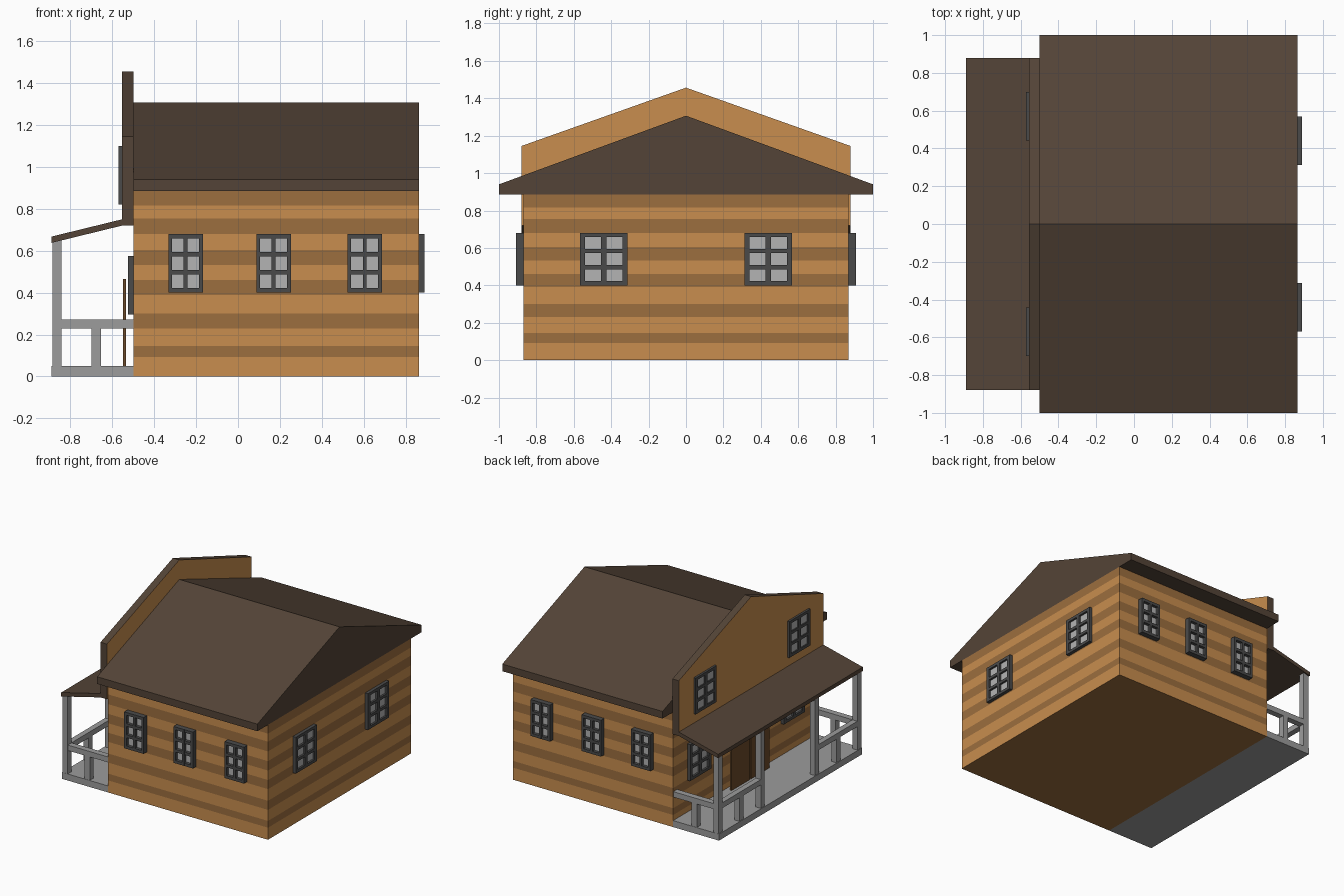
import bpy, bmesh

if "Cube" in bpy.data.objects:
    bpy.data.objects.remove(bpy.data.objects["Cube"])


def mat(name, hexcode):
    m = bpy.data.materials.new(name)
    rgb = [int(hexcode[i:i + 2], 16) / 255 for i in (0, 2, 4)]
    m.diffuse_color = [((c + 0.055) / 1.055) ** 2.4 for c in rgb] + [1]
    m.use_nodes = True
    m.node_tree.nodes["Principled BSDF"].inputs["Base Color"].default_value = m.diffuse_color
    return m


LIGHT = mat("light_timber", "C88D4E")
DARK = mat("dark_timber", "9C6E3E")
ROOF = mat("roof_brown", "544437")
FRAME = mat("frame_grey", "4A4A4A")
PANE = mat("pane_grey", "B4B4B4")
PORCH = mat("porch_grey", "9C9C9C")
DOOR = mat("door_brown", "6B4A2A")


def finish(name, bm, mats):
    bmesh.ops.recalc_face_normals(bm, faces=bm.faces)
    me = bpy.data.meshes.new(name)
    bm.to_mesh(me)
    bm.free()
    for m in mats:
        me.materials.append(m)
    ob = bpy.data.objects.new(name, me)
    bpy.context.collection.objects.link(ob)
    return ob


def add_box(bm, a, b, mi=0):
    vs = bmesh.ops.create_cube(bm, size=1)["verts"]
    for v in vs:
        v.co = [(a[i] + b[i]) / 2 + v.co[i] * abs(b[i] - a[i]) for i in range(3)]
    for f in {f for v in vs for f in v.link_faces}:
        f.material_index = mi


def box(name, a, b, m):
    bm = bmesh.new()
    add_box(bm, a, b)
    return finish(name, bm, [m])


def prism(name, pts, axis, lo, hi, mats, cap=0):
    """Extrude a closed profile along x (axis 0) or y (axis 1)."""
    bm = bmesh.new()
    rings = [[bm.verts.new((t, p, z) if axis == 0 else (p, t, z)) for p, z in pts]
             for t in (lo, hi)]
    for r in rings:
        bm.faces.new(r).material_index = cap
    n = len(pts)
    for i in range(n):
        j = (i + 1) % n
        bm.faces.new((rings[0][i], rings[0][j], rings[1][j], rings[1][i]))
    return finish(name, bm, mats)


def window(name, axis, sign, face, u, z, w, h, d, bar=0.022):
    """Six-pane window on the wall at coordinate `face` facing sign*axis."""
    bm = bmesh.new()

    def part(u0, u1, z0, z1, depth, mi):
        a, b = [0, 0, z0], [0, 0, z1]
        a[axis], b[axis] = face, face + sign * depth
        a[1 - axis], b[1 - axis] = u0, u1
        add_box(bm, a, b, mi)

    part(u - w / 2 + 0.01, u + w / 2 - 0.01, z + 0.01, z + h - 0.01, d * 0.4, 1)
    s = bar * w / 0.2
    for k in (0, 0.5, 1):
        c = u - w / 2 + s / 2 + k * (w - s)
        part(c - s / 2, c + s / 2, z, z + h, d, 0)
    for k in range(4):
        c = z + bar / 2 + k * (h - bar) / 3
        part(u - w / 2, u + w / 2, c - bar / 2, c + bar / 2, d * 0.99, 0)
    finish(name, bm, [FRAME, PANE])


# Cabin walls with alternating timber bands
X0, X1, Y = -0.5, 0.865, 0.87
levels = [0, 0.093, 0.145, 0.23, 0.30, 0.39, 0.46, 0.533, 0.605, 0.68, 0.755, 0.817, 0.885]
bm = bmesh.new()
rings = [[bm.verts.new((x, y, z)) for x, y in ((X0, -Y), (X1, -Y), (X1, Y), (X0, Y))]
         for z in levels]
for k in range(len(levels) - 1):
    for i in range(4):
        j = (i + 1) % 4
        f = bm.faces.new((rings[k][i], rings[k][j], rings[k + 1][j], rings[k + 1][i]))
        f.material_index = k % 2
bm.faces.new(rings[0]).material_index = 1
bm.faces.new(rings[-1])
finish("cabin_walls", bm, [LIGHT, DARK])

# Main roof, false front and porch roof
prism("main_roof", [(-1, 0.885), (1, 0.885), (1, 0.94), (0, 1.307), (-1, 0.94)],
      0, X0, X1, [ROOF])
prism("false_front", [(-0.88, 0.72), (0.88, 0.72), (0.88, 1.145), (0, 1.457), (-0.88, 1.145)],
      0, -0.555, X0, [ROOF, LIGHT], cap=1)
prism("porch_roof", [(-0.89, 0.638), (-0.555, 0.72), (-0.5, 0.72), (-0.555, 0.75), (-0.89, 0.668)],
      1, -0.88, 0.88, [ROOF])

# Windows
for s, side in ((-1, "front"), (1, "back")):
    for i, x in enumerate((-0.25, 0.17, 0.605)):
        window(f"{side}_window_{i + 1}", 1, s, s * Y, x, 0.40, 0.165, 0.28, 0.04)
    y = s * 0.57
    window(f"right_window_{side}", 0, 1, X1, s * 0.44, 0.40, 0.256, 0.28, 0.025)
    window(f"porch_window_{side}", 0, -1, X0, y, 0.295, 0.256, 0.28, 0.025)
    window(f"upper_window_{side}", 0, -1, -0.555, y, 0.82, 0.256, 0.28, 0.016)

    # Door leaf
    box(f"door_leaf_{side}", (-0.55, s * 0.006, 0.05), (-0.535, s * 0.23, 0.465), DOOR)

    # Porch posts and railings
    for label, py in (("outer", 0.845), ("inner", 0.33)):
        box(f"{label}_post_{side}", (-0.885, s * (py - 0.024), 0.05),
            (-0.842, s * (py + 0.024), 0.66), PORCH)
    box(f"porch_rail_{side}", (-0.885, s * 0.35, 0.23), (-0.842, s * 0.825, 0.272), PORCH)
    box(f"porch_baluster_{side}", (-0.885, s * 0.565, 0.05), (-0.842, s * 0.615, 0.23), PORCH)
    box(f"end_rail_{side}", (-0.845, s * 0.822, 0.23), (X0, s * 0.868, 0.272), PORCH)
    box(f"end_baluster_{side}", (-0.70, s * 0.822, 0.05), (-0.655, s * 0.868, 0.23), PORCH)

# Porch floor
box("porch_floor", (-0.89, -Y, 0), (X0, Y, 0.05), PORCH)
